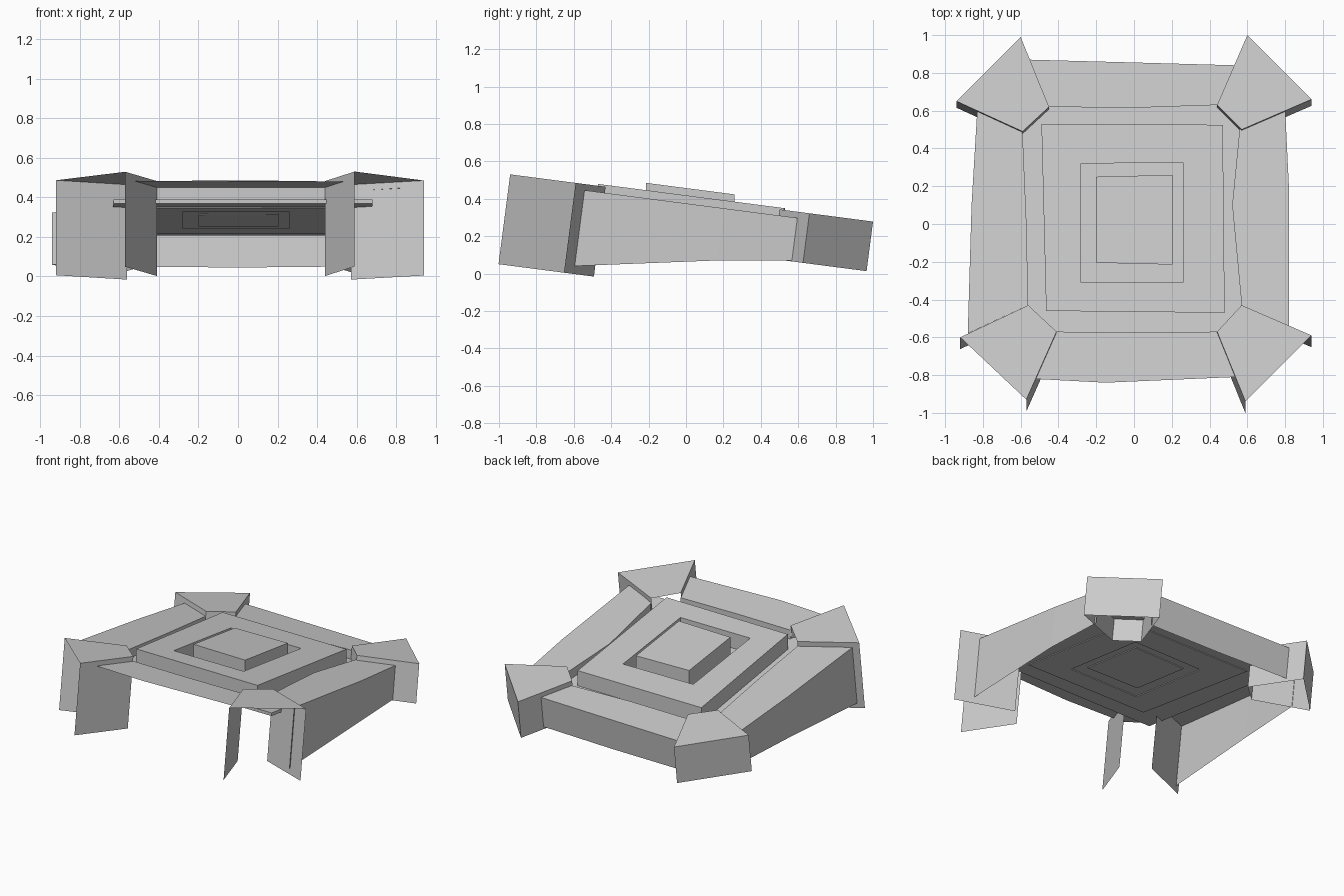
import bpy

if "Cube" in bpy.data.objects:
    bpy.data.objects.remove(bpy.data.objects["Cube"])

SLOPE = 0.13  # the whole model leans down towards the back


def plane(level, y):
    return level - SLOPE * y


def drop(p, h):
    """Move a point down along the leaning vertical."""
    return (p[0], p[1] - SLOPE * h, p[2] - h)


def make(name, verts, faces):
    me = bpy.data.meshes.new(name)
    me.from_pydata(verts, [], faces)
    me.update()
    ob = bpy.data.objects.new(name, me)
    bpy.context.collection.objects.link(ob)
    return ob


def lift(pts, level):
    return [(x, y, plane(level, y)) for x, y in pts]


def block(name, pts, top, bottom):
    """Solid prism between two sloping levels."""
    n = len(pts)
    faces = [tuple(range(n)), tuple(range(2 * n - 1, n - 1, -1))]
    faces += [(i, i + n, (i + 1) % n + n, (i + 1) % n) for i in range(n)]
    return make(name, lift(pts, top) + lift(pts, bottom), faces)


def corner(name, pts, h, sides):
    """Kite-shaped cap with hanging panels on the chosen edges, open below."""
    top = lift(pts, 0.408)
    faces = [(0, 1, 2, 3)]
    faces += [(i, i + 4, (i + 1) % 4 + 4, (i + 1) % 4) for i in sides]
    return make(name, top + [drop(p, h) for p in top], faces)


def wall(name, inner, outer, bottoms):
    """Sloping strip with an inner lip and, when bottoms is given, an outer skirt."""
    n = len(inner)
    verts = lift(inner, 0.375) + lift(outer, 0.375) + lift(inner, 0.30)
    if bottoms:
        verts += [drop(p, p[2] - b) for p, b in zip(lift(outer, 0.375), bottoms)]
    faces = []
    for i in range(n - 1):
        faces.append((i, i + 1, n + i + 1, n + i))
        faces.append((i, 2 * n + i, 2 * n + i + 1, i + 1))
        if bottoms:
            faces.append((n + i, n + i + 1, 3 * n + i + 1, 3 * n + i))
    return make(name, verts, faces)


# Corner caps: edge 0 is outer, 1 side, 2 inner, 3 side; front ones are open outside
corner("back_left_corner", [(-.60, .99), (-.94, .65), (-.59, .49), (-.45, .62)], .265, (0, 1, 2, 3))
corner("back_right_corner", [(.60, 1.0), (.94, .66), (.57, .50), (.44, .63)], .265, (0, 1, 2, 3))
corner("front_left_corner", [(-.57, -.93), (-.92, -.60), (-.56, -.43), (-.41, -.57)], .48, (1, 3))
corner("front_right_corner", [(.59, -.94), (.94, -.59), (.57, -.43), (.44, -.57)], .48, (1, 3))

# Side walls; the front one is only a roof strip
wall("right_wall", [(.57, -.43), (.52, .10), (.56, .51)],
     [(.82, -.55), (.82, .20), (.80, .61)], [.04, .07, .07])
wall("left_wall", [(-.56, -.43), (-.57, .02), (-.59, .49)],
     [(-.88, -.58), (-.86, .10), (-.83, .60)], [.04, .07, .07])
wall("back_wall", [(-.45, .62), (0, .615), (.44, .63)],
     [(-.56, .87), (0, .855), (.54, .84)], [.05, .045, .05])
wall("front_strip", [(-.41, -.57), (0, -.575), (.44, -.57)],
     [(-.53, -.82), (-.15, -.84), (.54, -.81)], None)

# Base deck
block("deck", [(-.63, -.60), (.68, -.60), (.66, .64), (-.64, .64)], .312, .29)

# Square ring platform with an open middle
outer = [(-.465, -.46), (.48, -.47), (.47, .525), (-.49, .53)]
inner = [(-.28, -.31), (.26, -.31), (.26, .325), (-.28, .32)]
verts = lift(outer, .418) + lift(inner, .418) + lift(outer, .285) + lift(inner, .285)
faces = []
for i in range(4):
    j = (i + 1) % 4
    faces += [(i, j, 4 + j, 4 + i), (8 + j, 8 + i, 12 + i, 12 + j),
              (i, 8 + i, 8 + j, j), (4 + j, 12 + j, 12 + i, 4 + i)]
make("ring_platform", verts, faces)

# Raised centre block
block("centre_block", [(-.20, -.205), (.205, -.215), (.205, .26), (-.20, .25)], .457, .285)
